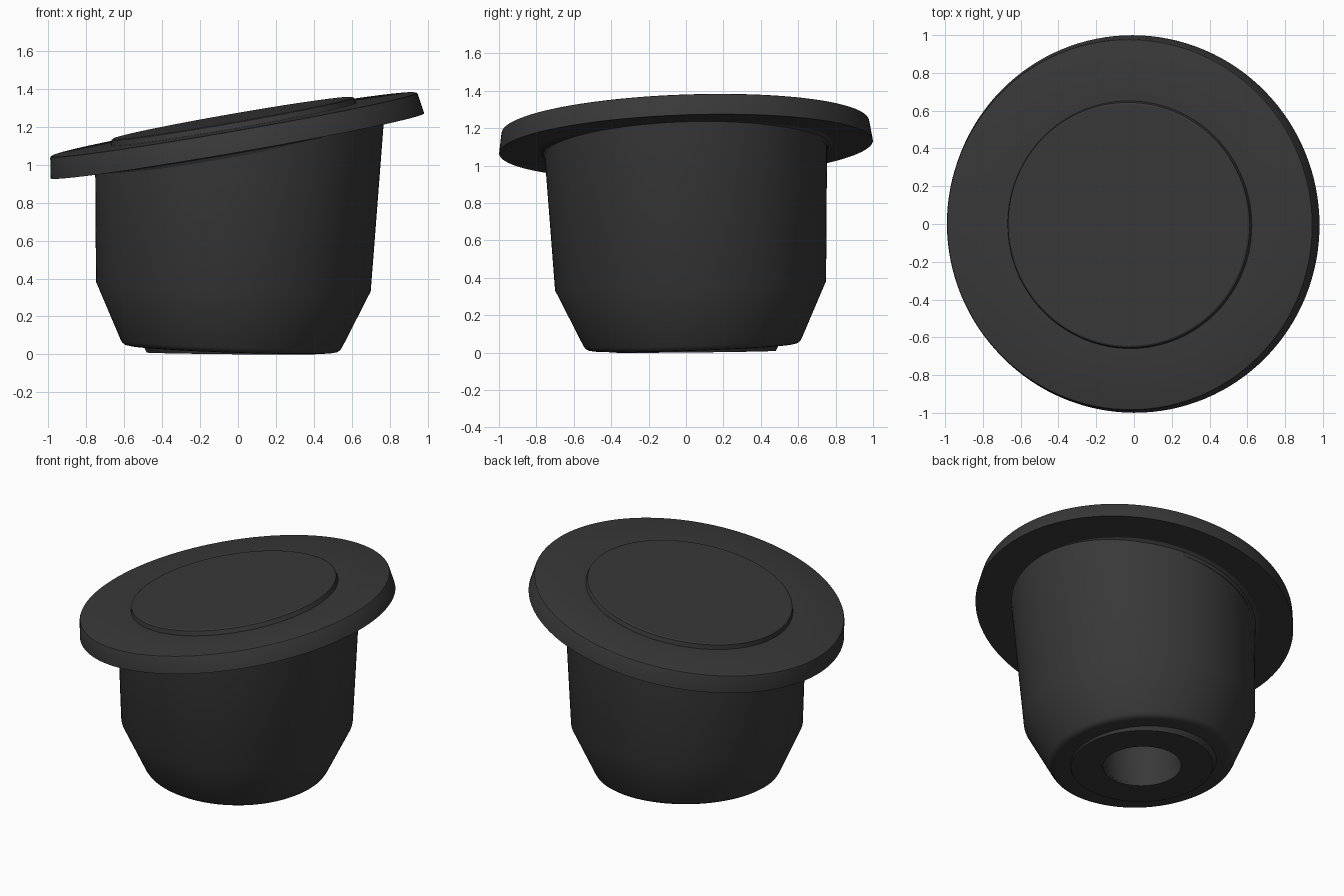
import bpy, bmesh, math
from mathutils import Vector

if "Cube" in bpy.data.objects:
    bpy.data.objects.remove(bpy.data.objects["Cube"])

SEGMENTS = 128
rubber = bpy.data.materials.new("dark_rubber")
rubber.diffuse_color = (0.04, 0.04, 0.04, 1)
rubber.use_nodes = True
rubber.node_tree.nodes["Principled BSDF"].inputs["Base Color"].default_value = rubber.diffuse_color


def lathe(name, profile, origin, axis, cut=None):
    """Revolve (radius, height) points about a tilted axis; optional cut plane."""
    bm = bmesh.new()
    verts = [bm.verts.new((r, 0, h)) for r, h in profile]
    edges = [bm.edges.new(pair) for pair in zip(verts, verts[1:])]
    bmesh.ops.spin(bm, geom=verts + edges, cent=(0, 0, 0), axis=(0, 0, 1),
                   angle=math.tau, steps=SEGMENTS, use_merge=True)
    bmesh.ops.remove_doubles(bm, verts=bm.verts, dist=1e-5)
    tilt = Vector((0, 0, 1)).rotation_difference(Vector(axis))
    for v in bm.verts:
        v.co = tilt @ v.co + Vector(origin)
    if cut:
        bmesh.ops.bisect_plane(bm, geom=bm.verts[:] + bm.edges[:] + bm.faces[:],
                               plane_co=cut[0], plane_no=cut[1], clear_outer=True)
    bmesh.ops.recalc_face_normals(bm, faces=bm.faces)
    mesh = bpy.data.meshes.new(name)
    bm.to_mesh(mesh)
    bm.free()
    mesh.materials.append(rubber)
    ob = bpy.data.objects.new(name, mesh)
    bpy.context.collection.objects.link(ob)
    bpy.ops.object.select_all(action='DESELECT')
    ob.select_set(True)
    bpy.context.view_layer.objects.active = ob
    bpy.ops.object.shade_smooth_by_angle(angle=math.radians(25))
    return ob


flange_axis = Vector((-0.174, -0.035, 1)).normalized()
flange_origin = Vector((-0.003, 0, 1.10))

# Slanted flange with drafted rim, raised disc on top, collar underneath
lathe("flange", [
    (0, 0.149), (0.640, 0.149), (0.649, 0.144), (0.656, 0.115),
    (0.972, 0.115), (0.980, 0.112), (0.984, 0.105),
    (1.0, 0), (0.785, 0), (0.765, -0.012), (0.757, -0.03), (0.70, -0.03)],
    flange_origin, flange_axis)

# Tapered plug body, leaning slightly, trimmed inside the flange
lathe("plug_body", [
    (0, 0.70), (0.245, 0.70), (0.245, 0),
    (0.54, 0), (0.56, 0.004), (0.575, 0.014), (0.584, 0.028),
    (0.725, 0.33), (0.770, 1.40)],
    (-0.036, 0.036, 0.028), (0.035, -0.035, 1),
    cut=(flange_origin + flange_axis * 0.05, flange_axis))

# Shallow boss around the bore on the underside
lathe("bottom_boss", [
    (0.245, 0.08), (0.245, 0), (0.445, 0), (0.465, 0.04)],
    (-0.036, 0.036, 0.005), (0.01, -0.01, 1))
